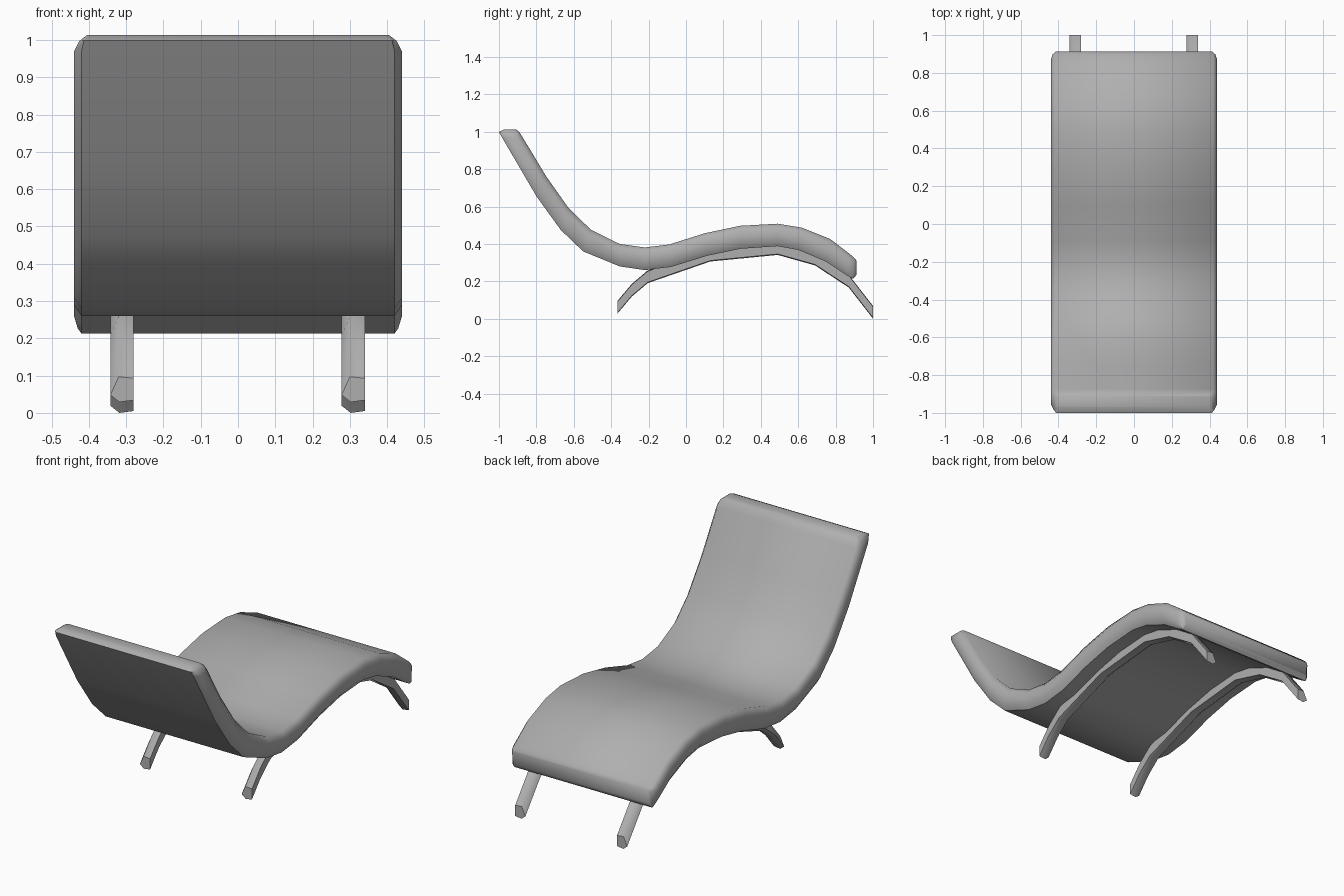
import bpy, bmesh, math

if "Cube" in bpy.data.objects:
    bpy.data.objects.remove(bpy.data.objects["Cube"])

grey = bpy.data.materials.new("mid_grey")
grey.diffuse_color = (0.43, 0.43, 0.43, 1)
grey.use_nodes = True
grey.node_tree.nodes["Principled BSDF"].inputs["Base Color"].default_value = grey.diffuse_color


def loft(name, rings, angle, sharp=(), sharp_ends=False):
    """Skin closed rings with capped ends; 'sharp' lists creased corner lines."""
    bm = bmesh.new()
    loops = [[bm.verts.new(p) for p in ring] for ring in rings]
    n = len(rings[0])
    for a, b in zip(loops, loops[1:]):
        for i in range(n):
            j = (i + 1) % n
            bm.faces.new((a[i], a[j], b[j], b[i]))
        for i in sharp:
            bm.edges.get((a[i], b[i])).smooth = False
    for end in (loops[0], loops[-1]):
        cap = bm.faces.new(end)
        if sharp_ends:
            for e in cap.edges:
                e.smooth = False
    bmesh.ops.recalc_face_normals(bm, faces=bm.faces)
    mesh = bpy.data.meshes.new(name)
    bm.to_mesh(mesh)
    bm.free()
    mesh.materials.append(grey)
    obj = bpy.data.objects.new(name, mesh)
    bpy.context.collection.objects.link(obj)
    bpy.ops.object.select_all(action='DESELECT')
    obj.select_set(True)
    bpy.context.view_layer.objects.active = obj
    bpy.ops.object.shade_smooth_by_angle(angle=math.radians(angle),
                                         keep_sharp_edges=True)
    return obj


# Cushion: underside (y, z), upper side (y, z), half width, edge rounding
stations = [
    ((-0.97, 1.013), (-0.91, 1.013), 0.405, 0.3),
    ((-1.00, 0.998), (-0.89, 0.998), 0.425, 0.6),
    ((-0.983, 0.968), (-0.872, 0.968), 0.44, 1),
    ((-0.80, 0.655), (-0.75, 0.765), 0.44, 1),
    ((-0.67, 0.475), (-0.63, 0.595), 0.44, 1),
    ((-0.55, 0.36), (-0.51, 0.477), 0.44, 1),
    ((-0.355, 0.28), (-0.355, 0.40), 0.44, 1),
    ((-0.22, 0.26), (-0.22, 0.381), 0.44, 1),
    ((-0.08, 0.277), (-0.09, 0.397), 0.44, 1),
    ((0.11, 0.336), (0.10, 0.457), 0.44, 1),
    ((0.29, 0.374), (0.29, 0.497), 0.44, 1),
    ((0.49, 0.388), (0.49, 0.508), 0.44, 1),
    ((0.60, 0.368), (0.62, 0.487), 0.44, 1),
    ((0.75, 0.305), (0.77, 0.427), 0.44, 1),
    ((0.86, 0.232), (0.875, 0.347), 0.44, 1),
    ((0.893, 0.213), (0.90, 0.325), 0.43, 0.5),
    ((0.912, 0.235), (0.912, 0.31), 0.415, 0.25),
]


def cushion_ring(b, t, w, r):
    ring = []
    for side in (-1, 1):
        levels = (0, 0.25 * r, 1 - 0.25 * r, 1)
        for f in levels if side < 0 else levels[::-1]:
            x = side * (w - (0.02 * r if f in (0, 1) else 0))
            ring.append((x, b[0] + (t[0] - b[0]) * f, b[1] + (t[1] - b[1]) * f))
    return ring


loft("lounge_cushion", [cushion_ring(*s) for s in stations], 60, sharp=(0, 7))

# Legs: five-sided bars following an arched path under the seat
leg_path = [(-0.365, 0.063), (-0.29, 0.152), (-0.205, 0.224), (0.13, 0.340),
            (0.49, 0.375), (0.69, 0.319), (0.87, 0.201), (1.0, 0.034)]
leg_section = [(-0.032, -0.015), (-0.01, 0.034), (0.03, 0.030),
               (0.03, -0.029), (-0.008, -0.034)]
for name, cx in (("left_leg_arch", -0.31), ("right_leg_arch", 0.31)):
    loft(name, [[(cx + dx, y, z + dz) for dx, dz in leg_section]
                for y, z in leg_path], 75, sharp_ends=True)
